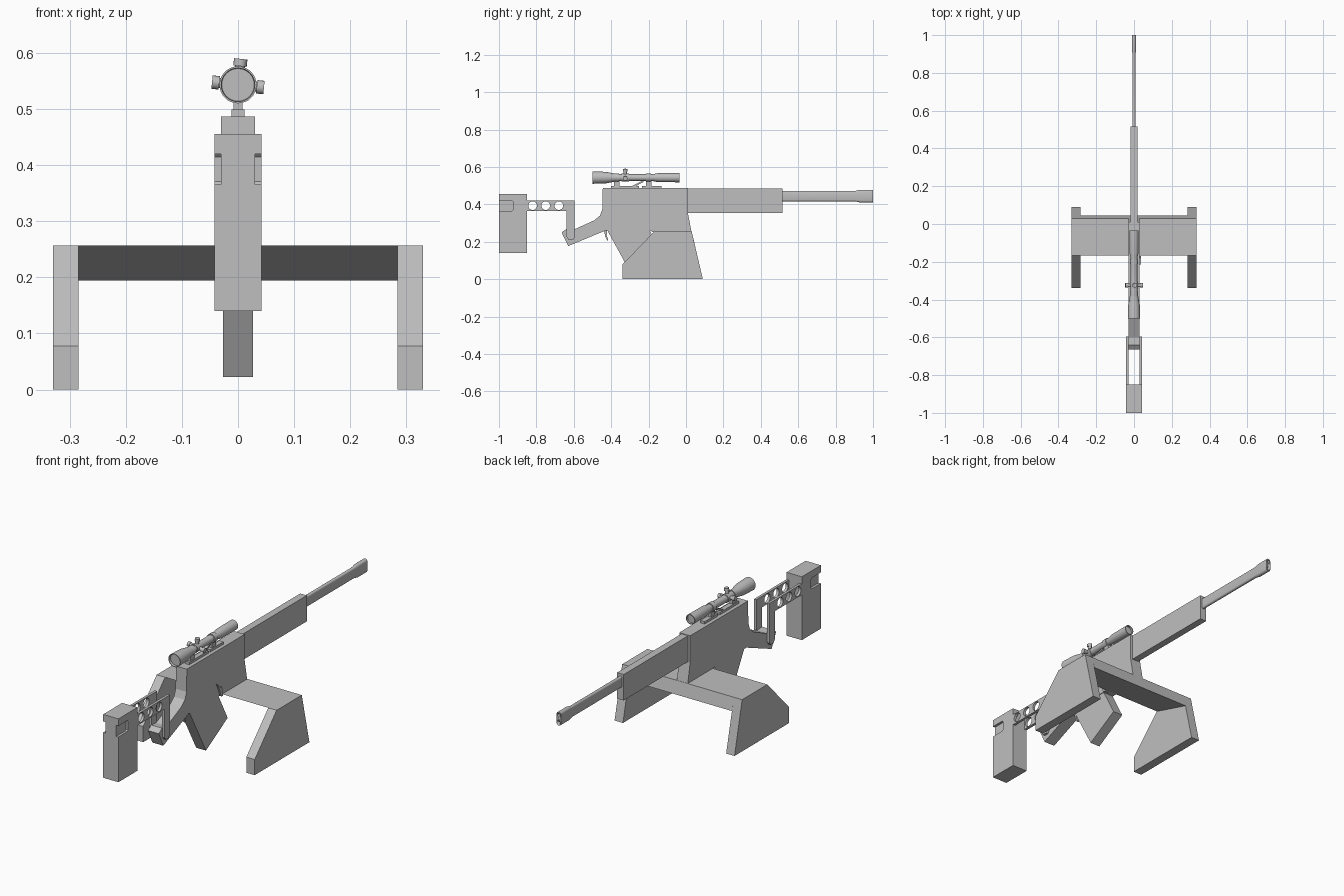
import bpy, bmesh, math
from mathutils import Matrix, Vector

old = bpy.data.objects.get("Cube")
if old:
    bpy.data.objects.remove(old, do_unlink=True)

grey = bpy.data.materials.new("plain_grey")
grey.use_nodes = True
grey.diffuse_color = (0.52, 0.52, 0.52, 1)
grey.node_tree.nodes["Principled BSDF"].inputs["Base Color"].default_value = (0.52, 0.52, 0.52, 1)


def finish(name, bm, smooth=False):
    bmesh.ops.recalc_face_normals(bm, faces=bm.faces)
    mesh = bpy.data.meshes.new(name)
    bm.to_mesh(mesh)
    bm.free()
    mesh.materials.append(grey)
    ob = bpy.data.objects.new(name, mesh)
    bpy.context.collection.objects.link(ob)
    if smooth:
        activate(ob)
        bpy.ops.object.shade_smooth_by_angle(angle=math.radians(35))
    return ob


def activate(ob):
    bpy.ops.object.select_all(action="DESELECT")
    ob.select_set(True)
    bpy.context.view_layer.objects.active = ob


def loft(name, rings, smooth=False):
    """Skin matching rings of points and cap both ends."""
    bm = bmesh.new()
    loops = [[bm.verts.new(p) for p in ring] for ring in rings]
    n = len(loops[0])
    for a, b in zip(loops, loops[1:]):
        for i in range(n):
            j = (i + 1) % n
            bm.faces.new((a[i], a[j], b[j], b[i]))
    bm.faces.new(loops[0])
    bm.faces.new(loops[-1])
    return finish(name, bm, smooth)


def slab(name, profile, x0, x1):
    """Side profile of (y, z) points, extruded across the width."""
    return loft(name, [[(x, y, z) for y, z in profile] for x in (x0, x1)])


def box(name, x0, x1, y0, y1, z0, z1):
    return slab(name, [(y0, z0), (y1, z0), (y1, z1), (y0, z1)], x0, x1)


def rod(name, centre, radius, length, axis, sides=24):
    bm = bmesh.new()
    turn = Vector(axis).to_track_quat("Z", "Y").to_matrix().to_4x4()
    bmesh.ops.create_cone(bm, cap_ends=True, segments=sides, radius1=radius, radius2=radius,
                          depth=length, matrix=Matrix.Translation(centre) @ turn)
    return finish(name, bm, True)


def lathe(name, profile, z, sides=32):
    """Revolve (y, radius) points about the lengthwise axis."""
    angles = [2 * math.pi * i / sides for i in range(sides)]
    return loft(name, [[(r * math.cos(a), y, z + r * math.sin(a)) for a in angles]
                       for y, r in profile], True)


def cut(ob, cutters):
    for c in cutters:
        mod = ob.modifiers.new("cut", "BOOLEAN")
        mod.operation, mod.solver, mod.object = "DIFFERENCE", "EXACT", c
        activate(ob)
        bpy.ops.object.modifier_apply(modifier=mod.name)
        bpy.data.objects.remove(c, do_unlink=True)


# Main body with its rear grip
slab("body", [(-0.445, 0.487), (0.01, 0.487), (0.01, 0.355), (0.03, 0.25), (-0.165, 0.257),
              (-0.40, 0.257), (-0.43, 0.26), (-0.63, 0.177), (-0.665, 0.25), (-0.64, 0.268),
              (-0.60, 0.265), (-0.49, 0.315), (-0.46, 0.34), (-0.447, 0.375)], -0.03, 0.03)
box("handguard", -0.018, 0.018, 0.0, 0.515, 0.355, 0.484)

# Flattened barrel with a wider twin-bore end
def capsule(y, half_width, half_height, z=0.444):
    ring = []
    for i in range(20):
        a = 2 * math.pi * (i + 0.5) / 20
        lift = math.copysign(half_height - half_width, math.sin(a))
        ring.append((half_width * math.cos(a), y, z + lift + half_width * math.sin(a)))
    return ring

barrel = loft("barrel", [capsule(0.5, 0.009, 0.028), capsule(0.905, 0.009, 0.028),
                         capsule(0.93, 0.012, 0.034), capsule(1.0, 0.012, 0.034)], True)
cut(barrel, [rod("bore_cutter", (0, 1.0, z), 0.008, 0.06, (0, 1, 0), 16) for z in (0.425, 0.463)])

# Shoulder pad with a recess on each side
pad = box("shoulder_pad", -0.042, 0.042, -1.0, -0.85, 0.14, 0.455)
recess = [(-1.02, 0.365), (-0.93, 0.365), (-0.924, 0.371), (-0.924, 0.414), (-0.93, 0.42), (-1.02, 0.42)]
cut(pad, [slab("recess_cutter", recess, s * 0.03, s * 0.06) for s in (-1, 1)])

# Pierced arms that carry the pad
arm_profile = [(-0.86, 0.42), (-0.595, 0.42), (-0.595, 0.225), (-0.605, 0.21), (-0.628, 0.21),
               (-0.638, 0.225), (-0.638, 0.365), (-0.86, 0.365)]
for side, s in (("left", 1), ("right", -1)):
    arm = slab(side + "_stock_arm", arm_profile, s * 0.029, s * 0.042)
    cut(arm, [rod("hole_cutter", (s * 0.035, y, 0.393), 0.023, 0.05, (1, 0, 0))
              for y in (-0.82, -0.75, -0.68)])

# Magazine, trigger and catch
slab("magazine", [(-0.42, 0.26), (-0.29, 0.022), (-0.12, 0.12), (-0.21, 0.29), (-0.3, 0.3)],
     -0.027, 0.027)
slab("trigger", [(-0.44, 0.27), (-0.432, 0.23), (-0.42, 0.205), (-0.416, 0.21), (-0.424, 0.235),
                 (-0.422, 0.27)], -0.006, 0.006)
slab("magazine_catch", [(-0.215, 0.325), (-0.195, 0.305), (-0.18, 0.3), (-0.17, 0.25),
                        (-0.185, 0.255), (-0.2, 0.295)], 0.02, 0.038)

# Stand: two legs and a wedge crossbar
leg_profile = [(-0.168, 0.257), (0.03, 0.257), (0.09, 0.0), (-0.34, 0.0), (-0.34, 0.078)]
for side, s in (("left", 1), ("right", -1)):
    slab(side + "_stand_leg", leg_profile, s * 0.284, s * 0.33)
slab("stand_crossbar", [(-0.168, 0.257), (0.03, 0.257), (0.045, 0.194)], -0.285, 0.285)

# Telescopic sight
scope_z = 0.543
lathe("sight_tube", [(-0.488, 0.029), (-0.5, 0.03), (-0.5, 0.033), (-0.43, 0.031), (-0.36, 0.018),
                     (-0.18, 0.018), (-0.15, 0.024), (-0.035, 0.025), (-0.035, 0.021),
                     (-0.045, 0.021)], scope_z)
tilt = math.radians(6)
for name, a in (("top", 90), ("left", 0), ("right", 180)):
    a = math.radians(a) - tilt
    d = Vector((math.cos(a), 0, math.sin(a)))
    base = Vector((0, -0.325, scope_z))
    rod(name + "_dial_stem", base + d * 0.025, 0.009, 0.03, d, 16)
    rod(name + "_dial_cap", base + d * 0.040, 0.012, 0.013, d, 16)
lathe("dial_collar", [(-0.345, 0.021), (-0.305, 0.021)], scope_z)

# Sight mount
for name, y0, y1 in (("rear", -0.4, -0.25), ("front", -0.235, -0.13)):
    box(name + "_mount_rail", -0.012, 0.012, y0, y1, 0.485, 0.499)
for name, y in (("rear", -0.37), ("front", -0.20)):
    box(name + "_mount_post", -0.008, 0.008, y - 0.015, y + 0.015, 0.49, 0.53)
    lathe(name + "_mount_ring", [(y - 0.013, 0.022), (y + 0.013, 0.022)], scope_z)
slab("mount_lever", [(-0.29, 0.497), (-0.235, 0.525), (-0.225, 0.521), (-0.275, 0.494)], -0.008, 0.008)
